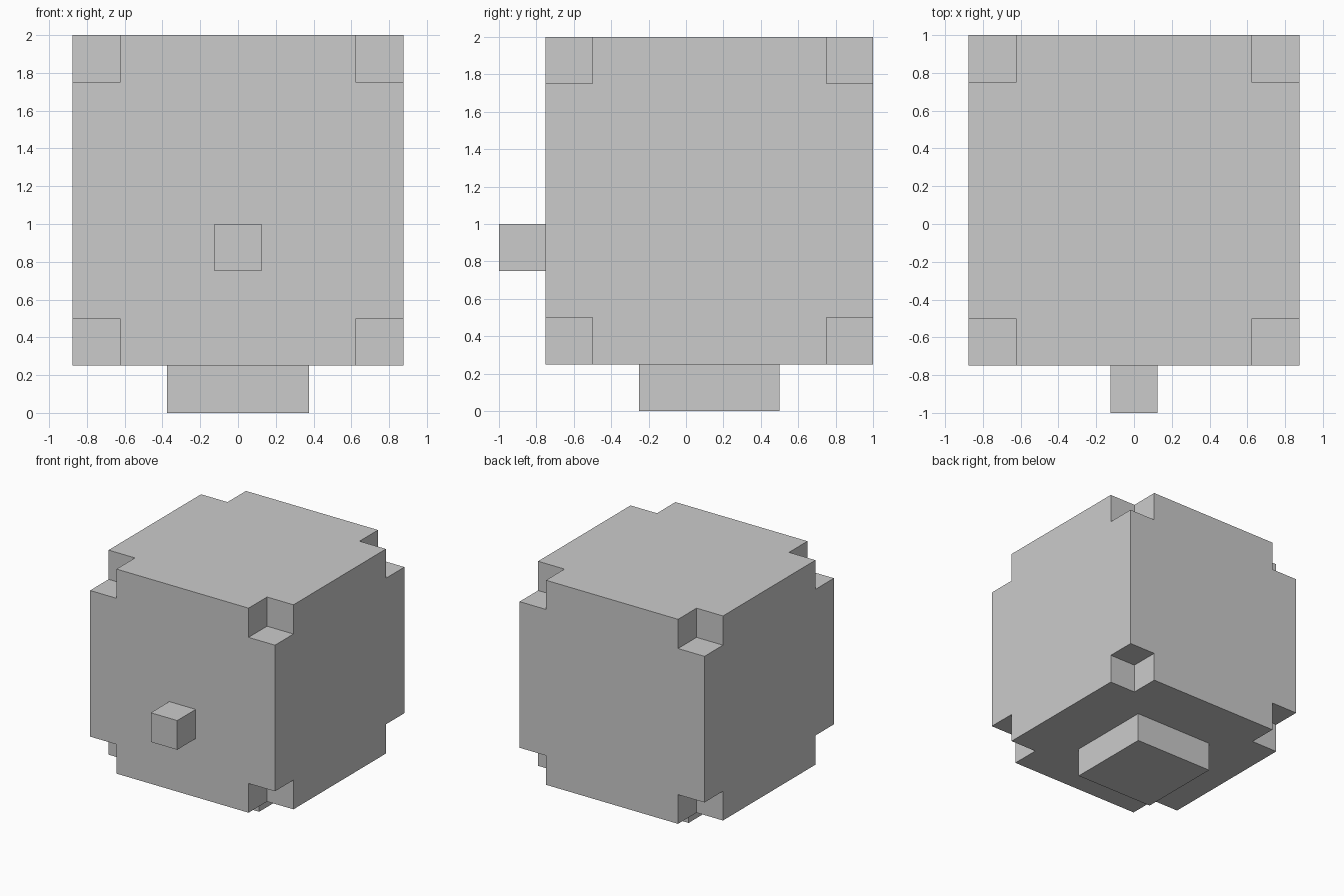
import bpy
import bmesh
from itertools import product

if "Cube" in bpy.data.objects:
    bpy.data.objects.remove(bpy.data.objects["Cube"])

grey = bpy.data.materials.new("light_grey")
grey.diffuse_color = (0.6, 0.6, 0.6, 1.0)
grey.use_nodes = True
grey.node_tree.nodes["Principled BSDF"].inputs["Base Color"].default_value = grey.diffuse_color


def finish(name, bm):
    bmesh.ops.recalc_face_normals(bm, faces=bm.faces[:])
    mesh = bpy.data.meshes.new(name)
    bm.to_mesh(mesh)
    bm.free()
    mesh.materials.append(grey)
    obj = bpy.data.objects.new(name, mesh)
    bpy.context.collection.objects.link(obj)
    return obj


def box(name, lo, hi):
    bm = bmesh.new()
    bmesh.ops.create_cube(bm, size=1)
    for v in bm.verts:
        v.co = [hi[i] if v.co[i] > 0 else lo[i] for i in range(3)]
    return finish(name, bm)


def notched_box(name, lo, hi, notch):
    """Box with a small cube removed from each of its eight corners."""
    cuts = [(a, a + notch, b - notch, b) for a, b in zip(lo, hi)]
    # 3 x 3 x 3 cells without the corner cells
    cells = {c for c in product(range(3), repeat=3) if 1 in c}
    bm = bmesh.new()
    for cell in cells:
        for axis, side in product(range(3), (0, 1)):
            near = list(cell)
            near[axis] += 2 * side - 1
            if tuple(near) in cells:
                continue
            u, w = (axis + 1) % 3, (axis + 2) % 3
            quad = []
            for du, dw in ((0, 0), (1, 0), (1, 1), (0, 1)):
                idx = list(cell)
                idx[axis] += side
                idx[u] += du
                idx[w] += dw
                quad.append(bm.verts.new([cuts[i][idx[i]] for i in range(3)]))
            bm.faces.new(quad)
    bmesh.ops.remove_doubles(bm, verts=bm.verts[:], dist=0.001)
    bmesh.ops.recalc_face_normals(bm, faces=bm.faces[:])
    # merge the coplanar cells into one clean face per side
    bmesh.ops.dissolve_limit(bm, angle_limit=0.01, verts=bm.verts[:], edges=bm.edges[:])
    return finish(name, bm)


# Main block, front knob and square foot
notched_box("body", (-0.875, -0.75, 0.25), (0.875, 1.0, 2.0), 0.25)
box("front_knob", (-0.125, -1.0, 0.75), (0.125, -0.75, 1.0))
box("foot", (-0.375, -0.25, 0.0), (0.375, 0.5, 0.25))
